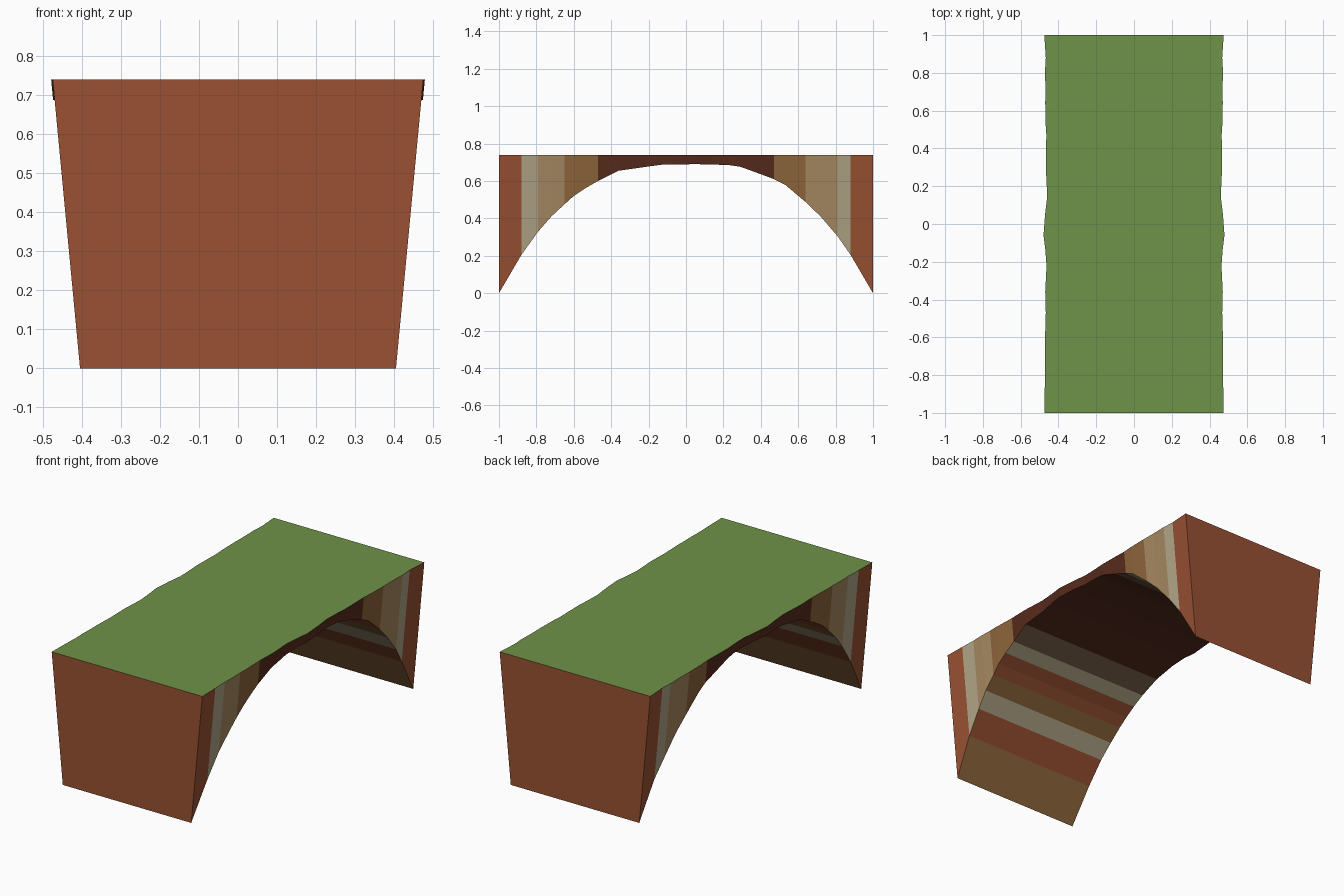
import bpy, bmesh

if "Cube" in bpy.data.objects:
    bpy.data.objects.remove(bpy.data.objects["Cube"])

TOP = 0.74      # height of the flat grass top
TAPER = 0.07    # how far the walls lean in from top to ground

# Stations along the bridge: y, underside height, half width at the top
STATIONS = [
    (-1.00, 0.00, .475), (-0.88, 0.205, .473), (-0.79, 0.33, .470), (-0.72, 0.41, .472),
    (-0.65, 0.475, .470), (-0.60, 0.52, .471), (-0.54, 0.56, .469), (-0.47, 0.60, .467),
    (-0.36, 0.655, .470), (-0.22, 0.675, .463), (-0.13, 0.687, .470), (-0.06, 0.688, .479),
    (0.05, 0.69, .471), (0.14, 0.688, .460), (0.23, 0.685, .463), (0.29, 0.676, .467),
    (0.39, 0.64, .466), (0.47, 0.61, .464), (0.53, 0.58, .468), (0.64, 0.487, .470),
    (0.72, 0.41, .469), (0.81, 0.305, .471), (0.88, 0.205, .467), (1.00, 0.00, .475),
]


def srgb(r, g, b):
    return tuple((c / 255) ** 2.2 for c in (r, g, b)) + (1,)


COLOURS = {
    "grass": srgb(110, 146, 74),
    "red": srgb(152, 82, 54),
    "grey": srgb(176, 164, 134),
    "tan": srgb(166, 137, 98),
    "brown": srgb(142, 102, 62),
    "dark": srgb(88, 47, 34),
    "umber": srgb(112, 90, 68),
}
NAMES = list(COLOURS)


def wall_band(y):
    a = abs(y)
    for limit, name in ((.88, "red"), (.82, "grey"), (.645, "tan"), (.47, "brown")):
        if a > limit:
            return name
    return "dark"


def under_band(y):
    a = abs(y)
    for limit, name in ((.88, "brown"), (.80, "red"), (.72, "grey"), (.645, "brown"),
                        (.53, "red"), (.47, "grey"), (.36, "umber")):
        if a > limit:
            return name
    return "dark"


bm = bmesh.new()


def face(verts, colour):
    bm.faces.new(verts).material_index = NAMES.index(colour)


# Cross-section rings: top left, top right, bottom right, bottom left
rings = []
for y, z, w in STATIONS:
    b = w - TAPER * (TOP - z) / TOP
    rings.append([bm.verts.new(p) for p in
                  ((-w, y, TOP), (w, y, TOP), (b, y, z), (-b, y, z))])

# Grass, banded walls and banded underside between neighbouring rings
for i in range(len(rings) - 1):
    p, q = rings[i], rings[i + 1]
    mid = (STATIONS[i][0] + STATIONS[i + 1][0]) / 2
    for k, colour in enumerate(("grass", wall_band(mid), under_band(mid), wall_band(mid))):
        n = (k + 1) % 4
        face((p[k], p[n], q[n], q[k]), colour)

# End faces
face(rings[0], "red")
face(rings[-1], "red")
bmesh.ops.recalc_face_normals(bm, faces=bm.faces)

mesh = bpy.data.meshes.new("rock_arch_bridge")
bm.to_mesh(mesh)
bm.free()
for name, colour in COLOURS.items():
    mat = bpy.data.materials.new(name)
    mat.diffuse_color = colour
    mat.use_nodes = True
    mat.node_tree.nodes["Principled BSDF"].inputs["Base Color"].default_value = mat.diffuse_color
    mesh.materials.append(mat)
bridge = bpy.data.objects.new("rock_arch_bridge", mesh)
bpy.context.collection.objects.link(bridge)
